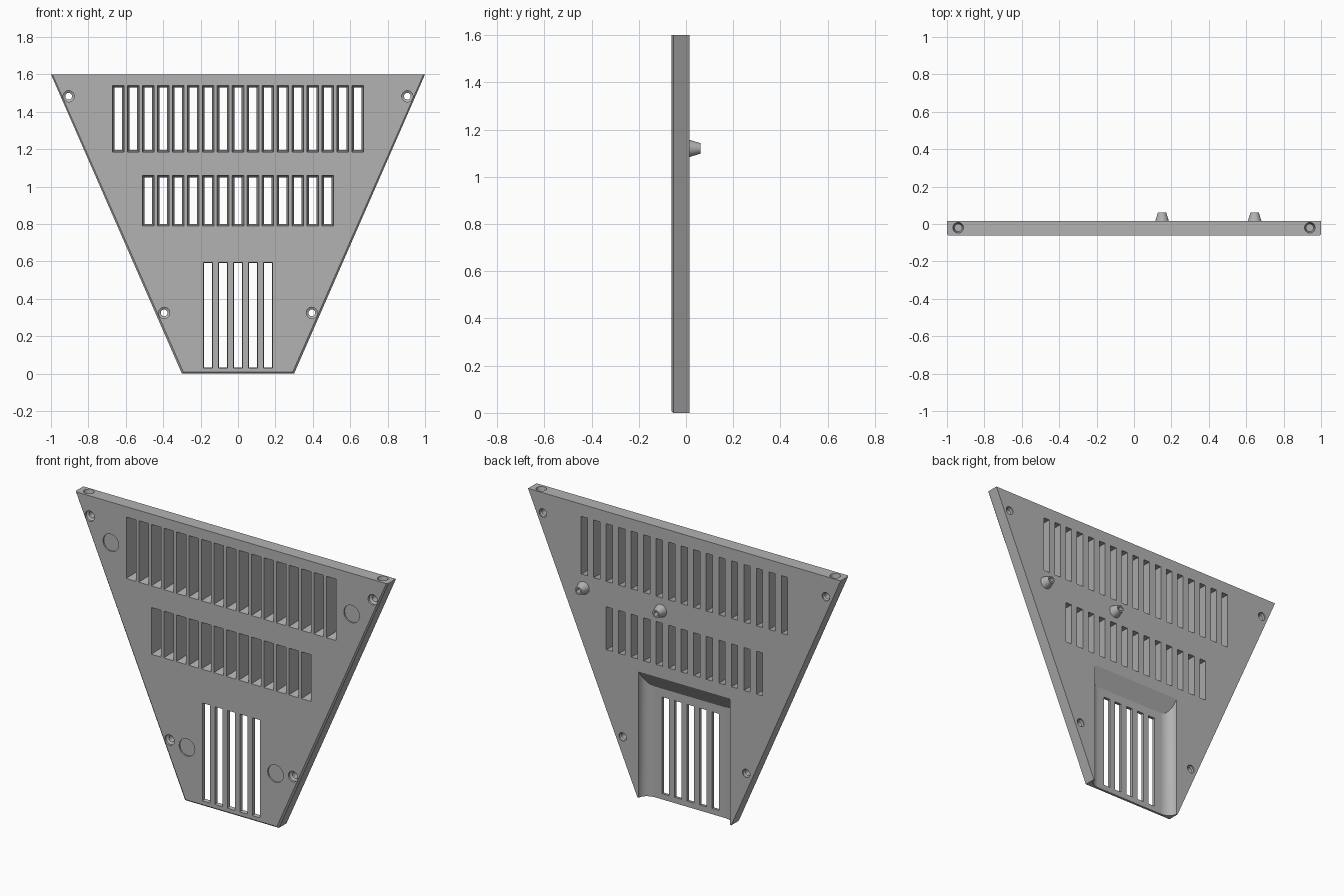
import bpy, bmesh, math
from mathutils import Matrix

if "Cube" in bpy.data.objects:
    bpy.data.objects.remove(bpy.data.objects["Cube"], do_unlink=True)

FRONT, BACK, HEIGHT = -0.062, 0.015, 1.6
FLOOR = -0.04          # rear recess floor

grey = bpy.data.materials.new("mid grey")
grey.use_nodes = True
colour = (0.45, 0.45, 0.45, 1)
grey.diffuse_color = colour
grey.node_tree.nodes["Principled BSDF"].inputs["Base Color"].default_value = colour


def loft(bm, loops):
    """Closed solid through matching loops of points."""
    rings = [[bm.verts.new(p) for p in loop] for loop in loops]
    n = len(rings[0])
    for a, b in zip(rings, rings[1:]):
        for i in range(n):
            j = (i + 1) % n
            bm.faces.new((a[i], a[j], b[j], b[i]))
    bm.faces.new(rings[0][::-1])
    bm.faces.new(rings[-1])


def make_object(name, bm):
    bmesh.ops.recalc_face_normals(bm, faces=bm.faces)
    mesh = bpy.data.meshes.new(name)
    bm.to_mesh(mesh)
    bm.free()
    mesh.materials.append(grey)
    obj = bpy.data.objects.new(name, mesh)
    bpy.context.collection.objects.link(obj)
    return obj


def lathe_y(bm, x, z, profile, sides=32):
    """Round solid along y from (radius, y) pairs."""
    angles = [2 * math.pi * i / sides for i in range(sides)]
    loft(bm, [[(x + r * math.cos(a), y, z + r * math.sin(a)) for a in angles]
              for r, y in profile])


def cut(target, bm, name):
    cutter = make_object(name, bm)
    cutter.hide_render = True
    mod = target.modifiers.new(name, 'BOOLEAN')
    mod.operation, mod.solver, mod.object = 'DIFFERENCE', 'EXACT', cutter
    bpy.context.view_layer.objects.active = target
    bpy.ops.object.modifier_apply(modifier=name)
    bpy.data.objects.remove(cutter, do_unlink=True)


def finish(obj):
    bpy.ops.object.select_all(action='DESELECT')
    obj.select_set(True)
    bpy.context.view_layer.objects.active = obj
    bpy.ops.object.shade_smooth_by_angle(angle=math.radians(30))


# Tapered panel with a small front bevel on sides and bottom
def outline(y, inset):
    return [(-0.3 + inset, y, inset), (0.3 - inset, y, inset),
            (1 - inset, y, HEIGHT), (-1 + inset, y, HEIGHT)]


bm = bmesh.new()
loft(bm, [outline(FRONT, 0.008), outline(FRONT + 0.008, 0), outline(BACK, 0)])
panel = make_object("vent_panel", bm)

# Rear recess: rounded side walls, sloping top, open at the bottom
half, rx, ry = 0.293, 0.07, BACK - FLOOR
arc = [math.pi / 2 * i / 10 for i in range(11)]
side = [(half, BACK + 0.03)] + [(half - rx + rx * math.cos(a), BACK - ry * math.sin(a)) for a in arc]
section = side + [(-x, y) for x, y in reversed(side)]
bm = bmesh.new()
loft(bm, [[(x, y, -0.1) for x, y in section],
          [(x, y, 0.64 + 0.09 * (y - FLOOR) / ry) for x, y in section]])
cut(panel, bm, "recess_cutter")

# Ventilation slots, drafted so they narrow toward the back
bm = bmesh.new()
for count, low, high, width in ((17, 1.185, 1.54, 0.062), (13, 0.79, 1.06, 0.062), (5, 0.03, 0.595, 0.05)):
    for i in range(count):
        x = (i - (count - 1) / 2) * 0.08
        loops = []
        for y in (FRONT - 0.01, BACK + 0.01):
            shrink = 0.011 * (y - FRONT) / (BACK - FRONT)
            w = width / 2 - shrink
            loops.append([(x - w, y, low + shrink), (x + w, y, low + shrink),
                          (x + w, y, high - shrink), (x - w, y, high - shrink)])
        loft(bm, loops)

for s in (-1, 1):
    # Screw holes, countersunk on both faces
    for x, z in ((0.905, 1.483), (0.395, 0.325)):
        lathe_y(bm, s * x, z, [(0.03, FRONT - 0.01), (0.03, FRONT + 0.012), (0.018, FRONT + 0.02),
                               (0.018, BACK - 0.015), (0.024, BACK - 0.008), (0.024, BACK + 0.01)])
    # Shallow round pads
    for x, z in ((0.77, 1.365), (0.283, 0.312)):
        lathe_y(bm, s * x, z, [(0.05, FRONT - 0.01), (0.05, FRONT + 0.008)])
    # Blind holes in the top edge
    bmesh.ops.create_cone(bm, cap_ends=True, segments=32, radius1=0.02, radius2=0.03, depth=0.06,
                          matrix=Matrix.Translation((s * 0.94, -0.02, HEIGHT - 0.02)))
cut(panel, bm, "openings_cutter")
finish(panel)

# Conical rear bosses with a blind hole in the tip
for name, x in (("inner_boss", 0.15), ("outer_boss", 0.645)):
    bm = bmesh.new()
    lathe_y(bm, x, 1.12, [(0.037, BACK - 0.002), (0.022, 0.062), (0.013, 0.062), (0.011, 0.03)])
    finish(make_object(name, bm))
